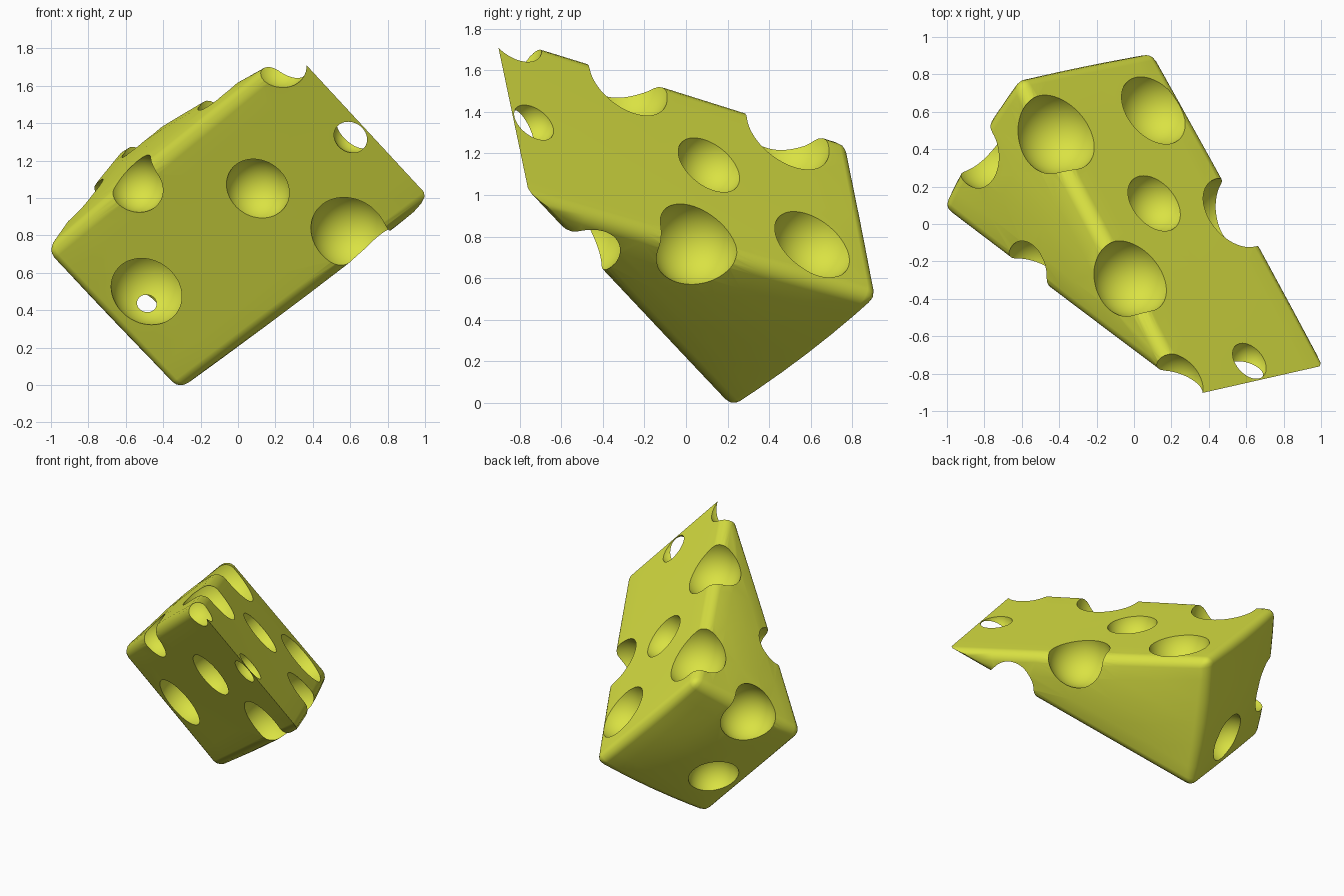
import bpy, bmesh, math
from mathutils import Vector

if "Cube" in bpy.data.objects:
    bpy.data.objects.remove(bpy.data.objects["Cube"])

# Flat colour
yellow = bpy.data.materials.new("cheese_yellow")
yellow.diffuse_color = (0.70, 0.76, 0.055, 1)
yellow.use_nodes = True
yellow.node_tree.nodes["Principled BSDF"].inputs["Base Color"].default_value = yellow.diffuse_color

# Wedge corners: a back rind (A B D C) tapering to a thin edge (E F)
A, B = Vector((-1.05, 0.095, 0.70)), Vector((-0.335, 0.235, -0.055))
C, D = Vector((-0.63, 0.80, 1.255)), Vector((0.105, 0.95, 0.495))
E, F = Vector((0.28, -0.91, 1.79)), Vector((1.03, -0.74, 0.98))

bm = bmesh.new()
v = [bm.verts.new(p) for p in (A, B, C, D, E, F)]
for idx in ((0, 1, 3, 2), (0, 4, 5, 1), (2, 3, 5, 4), (0, 2, 4), (1, 5, 3)):
    bm.faces.new([v[i] for i in idx])
bmesh.ops.recalc_face_normals(bm, faces=bm.faces[:])
bmesh.ops.subdivide_edges(bm, edges=bm.edges[:], cuts=5, use_grid_fill=True)


# Round every corner edge except the thin one
def on_thin_edge(p):
    return (p - E).cross(F - E).length < 1e-3


soft = [e for e in bm.edges
        if len(e.link_faces) == 2 and e.calc_face_angle() > math.radians(30)
        and not all(on_thin_edge(x.co) for x in e.verts)]
bmesh.ops.bevel(bm, geom=soft, offset=0.065, segments=4, profile=0.5,
                affect='EDGES', clamp_overlap=False)
bmesh.ops.recalc_face_normals(bm, faces=bm.faces[:])

# Swell the rind and the two triangular sides a little
across = (B - A).normalized()
out = (C - A).cross(B - A).normalized()
if out.y < 0:
    out = -out
up = (C - A).normalized()
depth = -out.dot(E - A)
for x in bm.verts:
    d = x.co - A
    s = min(max(d.dot(across) / (B - A).length, 0), 1)
    tip = min(max(-out.dot(d) / depth, 0), 1)
    mid = up.dot(E - A) / (C - A).length * tip      # lower side line
    t = (up.dot(d) / (C - A).length - mid) / max(1 - tip, 0.05)
    t = min(max(t, 0), 1)
    hump = 4 * t * (1 - t)
    side = hump * 27 / 4 * tip * (1 - tip) ** 2
    x.co += across * (2 * s - 1) * 0.035 * side
    x.co += out * hump * (0.02 + 0.05 * 4 * s * (1 - s)) * (1 - tip) ** 3

mesh = bpy.data.meshes.new("cheese_wedge")
bm.to_mesh(mesh)
bm.free()
mesh.materials.append(yellow)
cheese = bpy.data.objects.new("cheese_wedge", mesh)
bpy.context.collection.objects.link(cheese)

# Round holes: centre and radius
holes = [
    # front face and its edges
    ((-0.475, 0.075, 0.525), 0.21), ((0.10, -0.465, 1.045), 0.175),
    ((0.595, -0.485, 0.815), 0.215), ((0.612, -0.72, 1.345), 0.11),
    ((-0.542, -0.215, 1.075), 0.16), ((0.22, -0.83, 1.735), 0.157),
    # upper right face and its edges
    ((-0.015, -0.27, 1.54), 0.218), ((-0.41, 0.50, 1.29), 0.23),
    ((0.122, 0.64, 0.785), 0.212), ((0.12, 0.138, 1.16), 0.174),
    ((0.518, 0.055, 0.765), 0.217),
    # back rind and its edge
    ((-0.51, 0.40, 0.352), 0.175), ((-0.785, 0.395, 0.897), 0.205),
]


def cut_hole(centre, radius):
    bpy.ops.mesh.primitive_ico_sphere_add(subdivisions=5, radius=radius, location=centre)
    cutter = bpy.context.object
    cutter.hide_render = True
    cutter.data.materials.append(yellow)
    mod = cheese.modifiers.new("hole", 'BOOLEAN')
    mod.operation, mod.solver, mod.object = 'DIFFERENCE', 'EXACT', cutter
    bpy.context.view_layer.objects.active = cheese
    bpy.ops.object.modifier_apply(modifier=mod.name)
    bpy.data.objects.remove(cutter, do_unlink=True)


for centre, radius in holes:
    cut_hole(centre, radius)

# Stand on the ground, centred
pts = [p.co for p in cheese.data.vertices]
lo = Vector([min(p[i] for p in pts) for i in range(3)])
hi = Vector([max(p[i] for p in pts) for i in range(3)])
shift = Vector((-(lo.x + hi.x) / 2, -(lo.y + hi.y) / 2, -lo.z))
for p in cheese.data.vertices:
    p.co += shift

# Smooth shading with crisp hole rims
bpy.ops.object.select_all(action='DESELECT')
cheese.select_set(True)
bpy.context.view_layer.objects.active = cheese
bpy.ops.object.shade_smooth_by_angle(angle=0.6)
wn = cheese.modifiers.new("even_normals", 'WEIGHTED_NORMAL')
wn.keep_sharp = True
